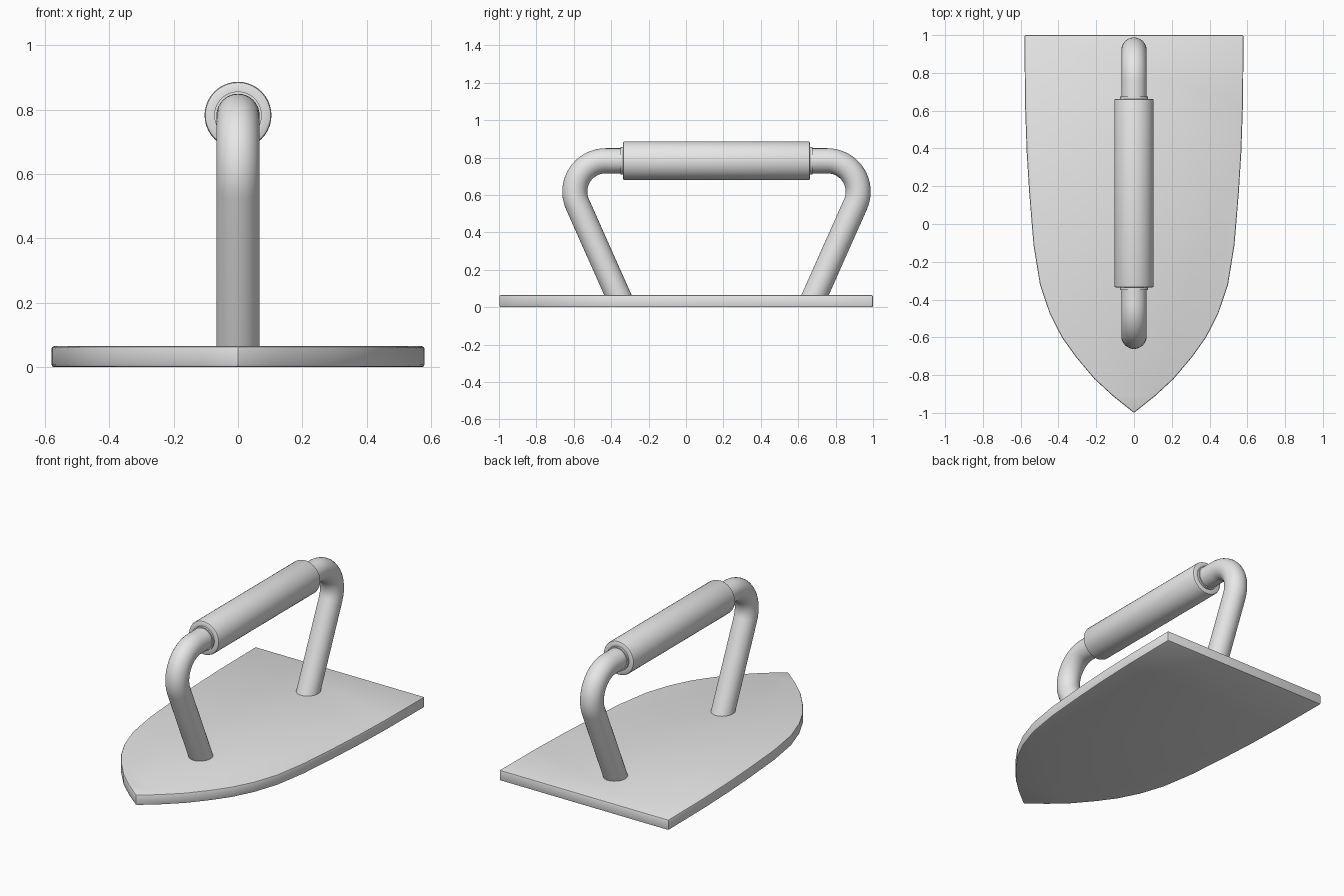
import bpy, bmesh, math

if "Cube" in bpy.data.objects:
    bpy.data.objects.remove(bpy.data.objects["Cube"])

MID_Y = 0.163      # centre of the handle along the base
BAR_Z = 0.783      # height of the handle axis
BAR_R = 0.067

grey = bpy.data.materials.new("plain_grey")
grey.diffuse_color = (0.8, 0.8, 0.8, 1)
grey.use_nodes = True
grey.node_tree.nodes["Principled BSDF"].inputs["Base Color"].default_value = grey.diffuse_color


def finish(name, bm, angle=35):
    bmesh.ops.recalc_face_normals(bm, faces=bm.faces)
    mesh = bpy.data.meshes.new(name)
    bm.to_mesh(mesh)
    bm.free()
    obj = bpy.data.objects.new(name, mesh)
    bpy.context.collection.objects.link(obj)
    mesh.materials.append(grey)
    bpy.ops.object.select_all(action='DESELECT')
    obj.select_set(True)
    bpy.context.view_layer.objects.active = obj
    bpy.ops.object.shade_smooth_by_angle(angle=math.radians(angle))
    return obj


def skin(bm, rings, cap=True):
    """Join successive rings of vertices with quads."""
    for a, b in zip(rings, rings[1:]):
        n = len(a)
        for i in range(n):
            bm.faces.new((a[i], a[(i + 1) % n], b[(i + 1) % n], b[i]))
    if cap:
        bm.faces.new(rings[0])
        bm.faces.new(rings[-1])


# Base plate: pointed sole outline, mirrored and extruded
half = [(0.58, 1), (0.577, 0.64), (0.568, 0.38), (0.555, 0.17), (0.532, -0.11),
        (0.498, -0.32), (0.446, -0.475), (0.382, -0.6), (0.307, -0.705),
        (0.21, -0.82), (0.11, -0.912)]
outline = half + [(0, -1)] + [(-x, y) for x, y in reversed(half)]
bm = bmesh.new()
skin(bm, [[bm.verts.new((x, y, z)) for x, y in outline] for z in (0, 0.065)])
bmesh.ops.recalc_face_normals(bm, faces=bm.faces)
sharp = [e for e in bm.edges if e.calc_face_angle(0) > math.radians(30)]
bmesh.ops.bevel(bm, geom=sharp, offset=0.008, segments=2, profile=0.5,
                affect='EDGES')
finish("base_plate", bm)

# Handle bar: round bar with two leaning legs and filleted bends
lean = math.radians(24)
bend_r = 0.165
turn = math.pi / 2 + lean
corner = 0.527 + (BAR_Z - 0.065) * math.tan(lean)
bend_y = corner - bend_r * math.tan(turn / 2)
side = [(0.527 - 0.035 * math.tan(lean), 0.03)]
steps = 16
for i in range(steps + 1):
    a = -lean + turn * i / steps
    side.append((bend_y + bend_r * math.cos(a),
                 BAR_Z - bend_r + bend_r * math.sin(a)))
path = side + [(-y, z) for y, z in reversed(side)]
bm = bmesh.new()
rings = []
for i, (y, z) in enumerate(path):
    y0, z0 = path[max(i - 1, 0)]
    y1, z1 = path[min(i + 1, len(path) - 1)]
    length = math.hypot(y1 - y0, z1 - z0)
    ny, nz = -(z1 - z0) / length, (y1 - y0) / length
    ring = []
    for k in range(32):
        t = 2 * math.pi * k / 32
        s = BAR_R * math.sin(t)
        ring.append(bm.verts.new((BAR_R * math.cos(t), MID_Y + y + ny * s, z + nz * s)))
    rings.append(ring)
skin(bm, rings)
finish("handle_bar", bm)

# Grip sleeve: turned cylinder with rounded rims and a small collar at each end
end = [(0.06, 0.512), (0.074, 0.512), (0.074, 0.5), (0.095, 0.5),
       (0.1015, 0.4965), (0.104, 0.489)]
profile = end + [(r, -s) for r, s in reversed(end)]
bm = bmesh.new()
skin(bm, [[bm.verts.new((r * math.cos(2 * math.pi * k / 40), MID_Y + s,
                         BAR_Z + r * math.sin(2 * math.pi * k / 40)))
           for k in range(40)] for r, s in profile], cap=False)
finish("grip_sleeve", bm)
